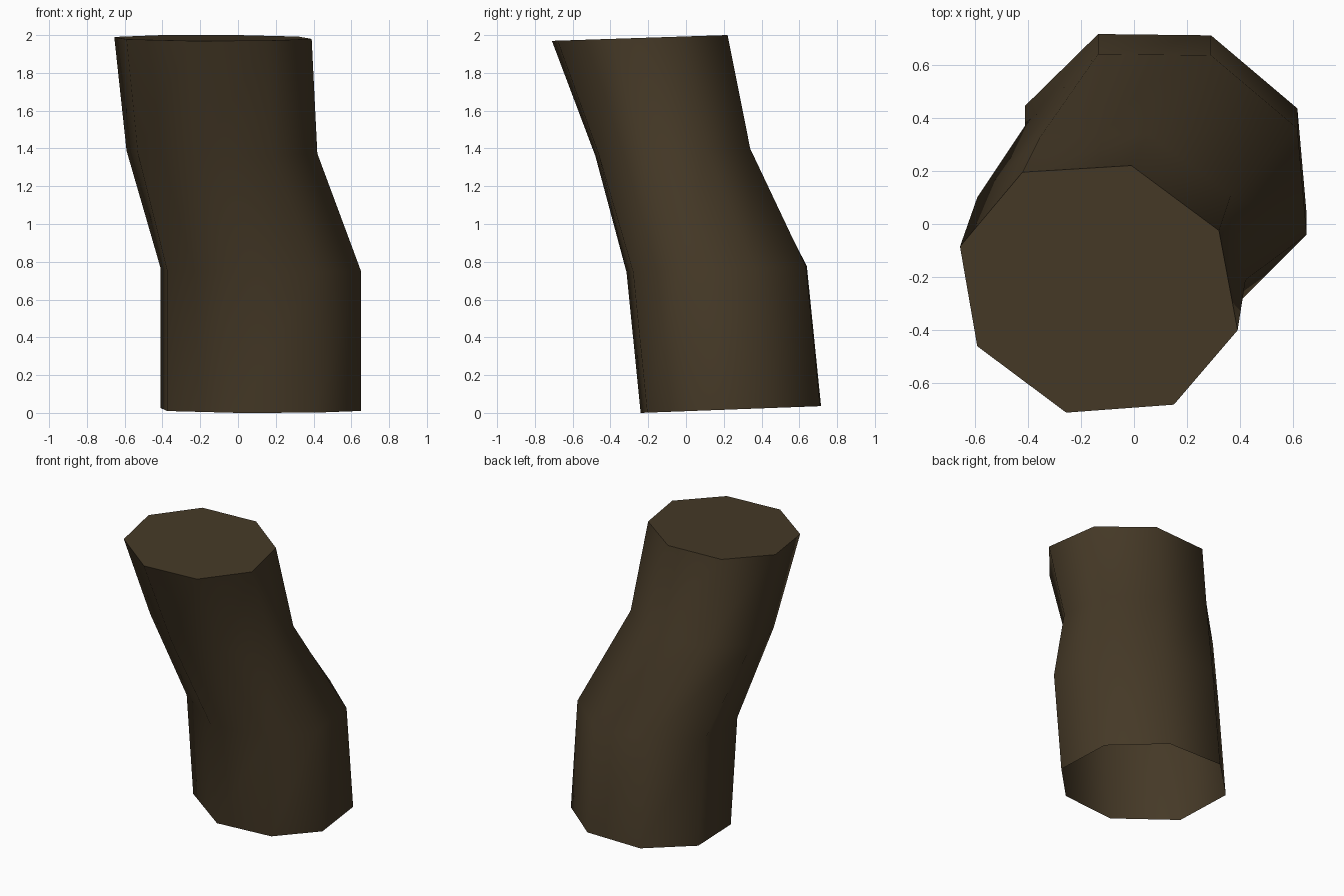
import bpy
import bmesh

if "Cube" in bpy.data.objects:
    bpy.data.objects.remove(bpy.data.objects["Cube"])

# Cross-sections of the bent stump: (base z, slope along y, eight xy points)
low = [(-0.135, 0.64), (0.29, 0.635), (0.615, 0.36), (0.65, -0.04),
       (0.41, -0.28), (0.0, -0.315), (-0.375, -0.05), (-0.41, 0.37)]
bend = [(-0.355, 0.325), (0.05, 0.34), (0.365, 0.11), (0.42, -0.21),
        (0.185, -0.46), (-0.2, -0.48), (-0.53, -0.245), (-0.59, 0.1)]
top = [(-0.42, 0.195), (-0.01, 0.22), (0.32, -0.025), (0.39, -0.4),
       (0.15, -0.68), (-0.255, -0.71), (-0.59, -0.46), (-0.655, -0.085)]
foot = [(x, y + 0.075) for x, y in low]
sections = [(0.009, 0.0375, foot), (0.755, 0.032, low),
            (1.383, 0.047, bend), (1.993, 0.033, top)]

bark = bpy.data.materials.new("dark brown bark")
bark.diffuse_color = (0.06, 0.041, 0.02, 1)
bark.use_nodes = True
bark.node_tree.nodes["Principled BSDF"].inputs["Base Color"].default_value = bark.diffuse_color

# Smooth eight-sided wall, open underneath
bm = bmesh.new()
rings = [[bm.verts.new((x, y, z + slope * y)) for x, y in pts]
         for z, slope, pts in sections]
for a, b in zip(rings, rings[1:]):
    for i in range(8):
        j = (i + 1) % 8
        bm.faces.new((a[j], a[i], b[i], b[j])).smooth = True

# Flat top with a hard rim
cap = bm.faces.new(rings[-1][::-1])
cap.smooth = False
for e in cap.edges:
    e.smooth = False

mesh = bpy.data.meshes.new("bent_trunk")
bm.to_mesh(mesh)
bm.free()
mesh.materials.append(bark)
trunk = bpy.data.objects.new("bent_trunk", mesh)
bpy.context.collection.objects.link(trunk)
